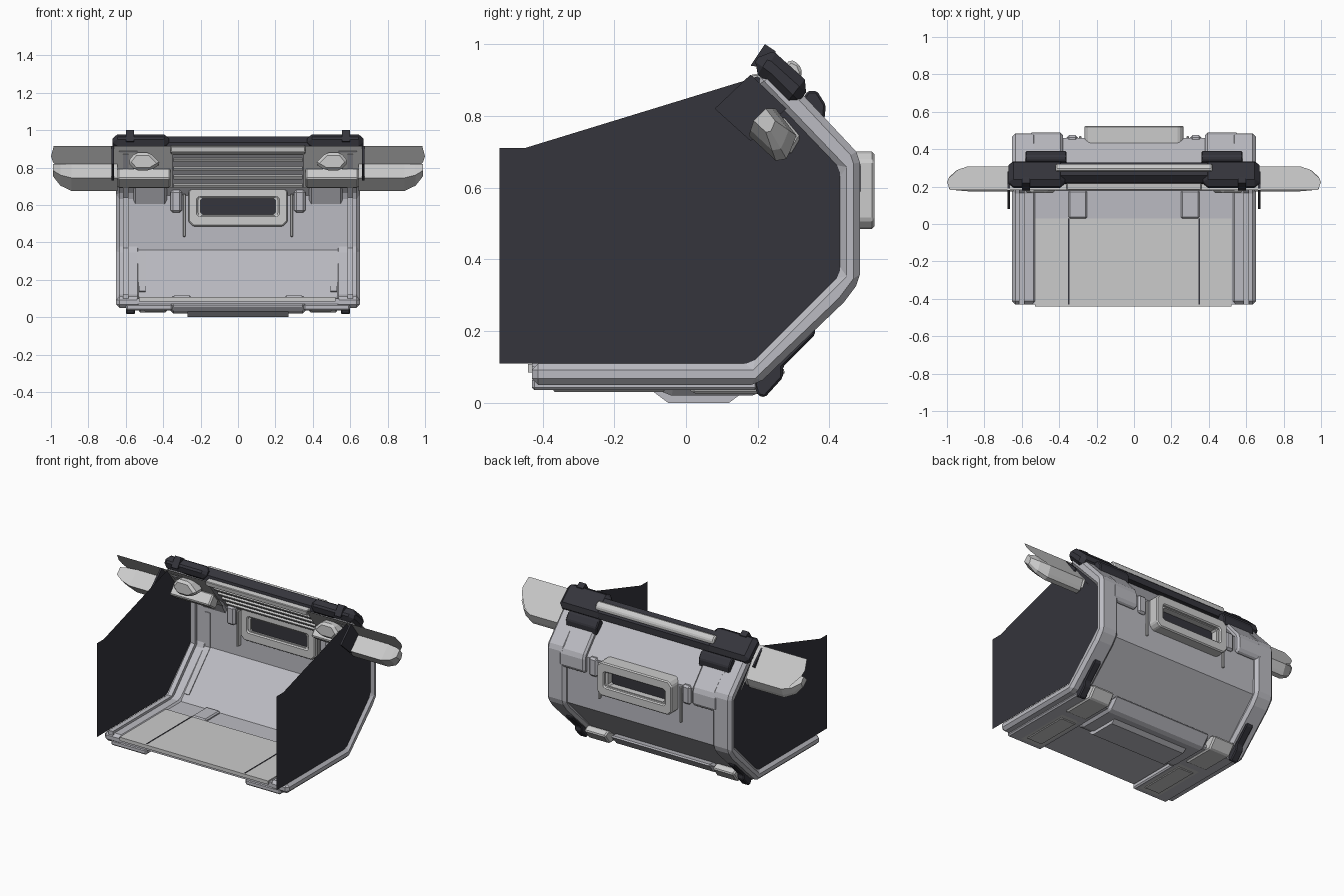
import bpy, bmesh

if "Cube" in bpy.data.objects:
    bpy.data.objects.remove(bpy.data.objects["Cube"])

def material(name, c):
    m = bpy.data.materials.new(name)
    m.diffuse_color = (*c, 1)
    m.use_nodes = True
    m.node_tree.nodes["Principled BSDF"].inputs["Base Color"].default_value = m.diffuse_color
    return m

SHELL = material("blue_grey", (0.50, 0.50, 0.54))
LIGHT = material("light_grey", (0.54, 0.54, 0.53))
DARK = material("charcoal", (0.035, 0.035, 0.045))

def finish(name, bm, mat, bevel=0):
    bmesh.ops.recalc_face_normals(bm, faces=bm.faces)
    me = bpy.data.meshes.new(name)
    bm.to_mesh(me)
    bm.free()
    ob = bpy.data.objects.new(name, me)
    bpy.context.collection.objects.link(ob)
    me.materials.append(mat)
    if bevel:
        b = ob.modifiers.new("bevel", 'BEVEL')
        b.width, b.segments, b.limit_method = bevel, 1, 'ANGLE'
    return ob

def mirror(ob):
    ob.modifiers.new("mirror", 'MIRROR')
    return ob

def skin(bm, loops, close=False):
    """Join matching vertex loops with quads; close joins last to first."""
    n = len(loops[0])
    for a, b in zip(loops, loops[1:] + loops[:1] if close else loops[1:]):
        for i in range(n):
            bm.faces.new((a[i], a[(i+1) % n], b[(i+1) % n], b[i]))

def prism(name, pts, a, b, mat, axis='x', bevel=0):
    """Extrude a profile: (y,z) along x, (x,z) along y or (x,y) along z."""
    put = {'x': lambda p, t: (t, p[0], p[1]), 'y': lambda p, t: (p[0], t, p[1]),
           'z': lambda p, t: (p[0], p[1], t)}[axis]
    bm = bmesh.new()
    r0 = [bm.verts.new(put(p, a)) for p in pts]
    bm.faces.new(r0)
    if a != b:                                   # otherwise a flat sheet
        r1 = [bm.verts.new(put(p, b)) for p in pts]
        bm.faces.new(r1)
        skin(bm, [r0, r1])
    return finish(name, bm, mat, bevel)

def box(name, x, y, z, mat, bevel=0):
    return prism(name, [(y[0], z[0]), (y[1], z[0]), (y[1], z[1]), (y[0], z[1])], *x, mat, bevel=bevel)

def octagon(x, z0, z1, c):
    return [(-x+c, z0), (x-c, z0), (x, z0+c), (x, z1-c), (x-c, z1), (-x+c, z1), (-x, z1-c), (-x, z0+c)]

def ring(name, outer, inner, y0, y1, mat, bevel=0):
    """Closed frame in the xz plane with depth along y."""
    bm = bmesh.new()
    skin(bm, [[bm.verts.new((x, y, z)) for x, z in p]
              for p, y in ((outer, y0), (outer, y1), (inner, y1), (inner, y0))], True)
    return finish(name, bm, mat, bevel)

# Main bent shell and its thicker side rims
prism("shell_wall", [(-.43, .07), (.19, .07), (.455, .34), (.46, .67), (.25, .91),
                     (.22, .89), (.43, .65), (.43, .36), (.18, .10), (-.43, .10)], -.54, .54, SHELL)
mirror(prism("side_rim", [(-.43, .05), (.2, .05), (.44, .28), (.485, .34), (.485, .67), (.475, .70),
                          (.25, .94), (.19, .90), (.43, .65), (.43, .36), (.18, .11), (-.43, .11)],
             .52, .652, SHELL, bevel=.018))
mirror(prism("inner_rim_step", [(-.43, .10), (.17, .10), (.42, .36), (.42, .65), (.23, .88),
                                (.21, .87), (.40, .64), (.40, .37), (.165, .125), (-.43, .125)],
             .585, .615, SHELL))

# Flat dark side sheets
mirror(prism("side_sheet", [(-.52, .11), (.18, .11), (.205, .12), (.42, .335), (.43, .36), (.43, .64),
                            (.42, .67), (.20, .91), (.17, .90), (-.45, .71), (-.52, .71)],
             .636, .636, DARK))

# Border strips of the inset back panel, and raised brackets outside
mirror(prism("back_panel_border", [(.21, .14), (.425, .36), (.425, .58), (.435, .58), (.435, .35), (.22, .13)],
             .495, .53, SHELL))
mirror(prism("back_corner_bracket", [(.455, .56), (.488, .58), (.488, .66), (.478, .69), (.33, .86), (.30, .84)],
             .38, .56, SHELL, bevel=.012))

# Rear window frame
ring("window_frame", octagon(.265, .485, .70, .025), octagon(.215, .545, .64, .01), .40, .525, LIGHT, .01)
ring("window_lip", octagon(.225, .535, .65, .01), octagon(.20, .55, .635, .01), .41, .505, LIGHT)
box("window_backing", (-.22, .22), (.42, .465), (.54, .645), DARK)
mirror(box("window_bracket", (.28, .295), (.40, .47), (.43, .66), LIGHT, .004))
mirror(box("window_clamp", (.30, .36), (.39, .475), (.56, .68), SHELL, .012))

# Floor plates
prism("floor_plate", [(-.53, -.44), (.52, -.44), (.52, .03), (-.53, .03)], .085, .108, LIGHT, 'z')
mirror(box("floor_groove", (.345, .352), (-.43, .03), (.1, .110), DARK))
mirror(box("floor_tray_cheek", (.25, .35), (.03, .18), (.09, .115), SHELL, .008))

# Underside pads, keel and skids
mirror(box("bottom_pad", (.36, .53), (-.41, -.02), (.035, .09), LIGHT, .012))
mirror(box("bottom_pad_inset", (.39, .50), (-.37, -.06), (.030, .05), LIGHT, .004))
mirror(box("bottom_skirt", (.35, .60), (-.43, .2), (.035, .07), SHELL, .008))
prism("keel_upper", [(-.10, .08), (-.09, .04), (-.04, .02), (.2, .02), (.27, .10), (.2, .09)],
      -.36, .36, SHELL, bevel=.015)
prism("keel_lower", [(-.09, .03), (-.05, 0), (.12, 0), (.16, .03)], -.27, .27, SHELL)
mirror(prism("skid_rib", [(.19, .05), (.2, .02), (.22, .015), (.27, .07), (.27, .10), (.36, .19), (.36, .22),
                          (.33, .22), (.19, .09)], .55, .60, DARK, bevel=.006))
mirror(prism("rear_foot", [(.0, .05), (.02, .025), (.23, .025), (.28, .09), (.24, .11), (.18, .08)],
             .38, .53, LIGHT, bevel=.008))

# Dark top roll and its end caps
prism("top_roll", [(.215, .90), (.22, .935), (.26, .965), (.33, .90), (.33, .86), (.28, .86)],
      -.42, .42, DARK)
mirror(prism("roll_end", [(.18, .93), (.215, .985), (.25, .975), (.35, .885), (.30, .82), (.22, .90)],
             .37, .67, DARK, bevel=.025))
mirror(prism("roll_stud", [(.18, .94), (.22, 1.0), (.25, .98), (.25, .93)], .555, .60, DARK))
mirror(prism("hub_side_plate", [(.08, .82), (.18, .915), (.28, .82), (.18, .73)], .664, .676, DARK))
mirror(prism("slope_pad", [(.34, .87), (.365, .87), (.39, .83), (.385, .78), (.36, .80), (.32, .84)],
             .36, .58, DARK, bevel=.006))

# Light grip along the top roll
prism("top_grip", [(.27, .93), (.29, .958), (.315, .945), (.325, .92), (.31, .89)], -.42, .42, LIGHT, bevel=.008)

# Front edge bar and ridges down the inner slope
prism("edge_bar", [(.18, .915), (.185, .885), (.23, .865), (.25, .88), (.23, .92)], -.36, .36, LIGHT, bevel=.004)
for i in range(4):
    y, z = .265 + .04*i, .845 - .046*i
    prism(f"slope_ridge_{i+1}", [(y-.02, z), (y-.008, z-.016), (y+.012, z), (y, z+.02)], -.345, .345, LIGHT)

# Wings: sheet leaning down and back, tapered at the tip, with a block beneath
bm = bmesh.new()
outline = [(.35, .69), (.64, .69), (.645, .75), (.89, .75), (.94, .77), (.99, .83), (1.0, .86), (.985, .915), (.35, .915)]
bm.faces.new([bm.verts.new((x, .183+(.915-z)*.75, z)) for x, z in outline])
mirror(finish("wing_sheet", bm, LIGHT))

section = [(.175, .745), (.25, .82), (.308, .745), (.29, .70), (.28, .68), (.25, .675)]
bm = bmesh.new()
loops = [[bm.verts.new((x, .20+(y-.20)*s, .82+(z-.82)*s)) for y, z in section]
         for x, s in ((.645, 1), (.89, 1), (.95, .8), (.99, .45))]
skin(bm, loops)
bm.faces.new(loops[0])
bm.faces.new(loops[-1])
mirror(finish("wing_block", bm, LIGHT))

# Angled mounts under the sheet
mirror(prism("wing_mount", [(.41, .82), (.47, .88), (.55, .88), (.59, .83), (.55, .785), (.47, .785)],
             .165, .25, LIGHT, 'y', .015))
mirror(prism("wing_bracket", [(.22, .74), (.27, .80), (.32, .74), (.29, .69)], .36, .645, LIGHT, bevel=.008))
